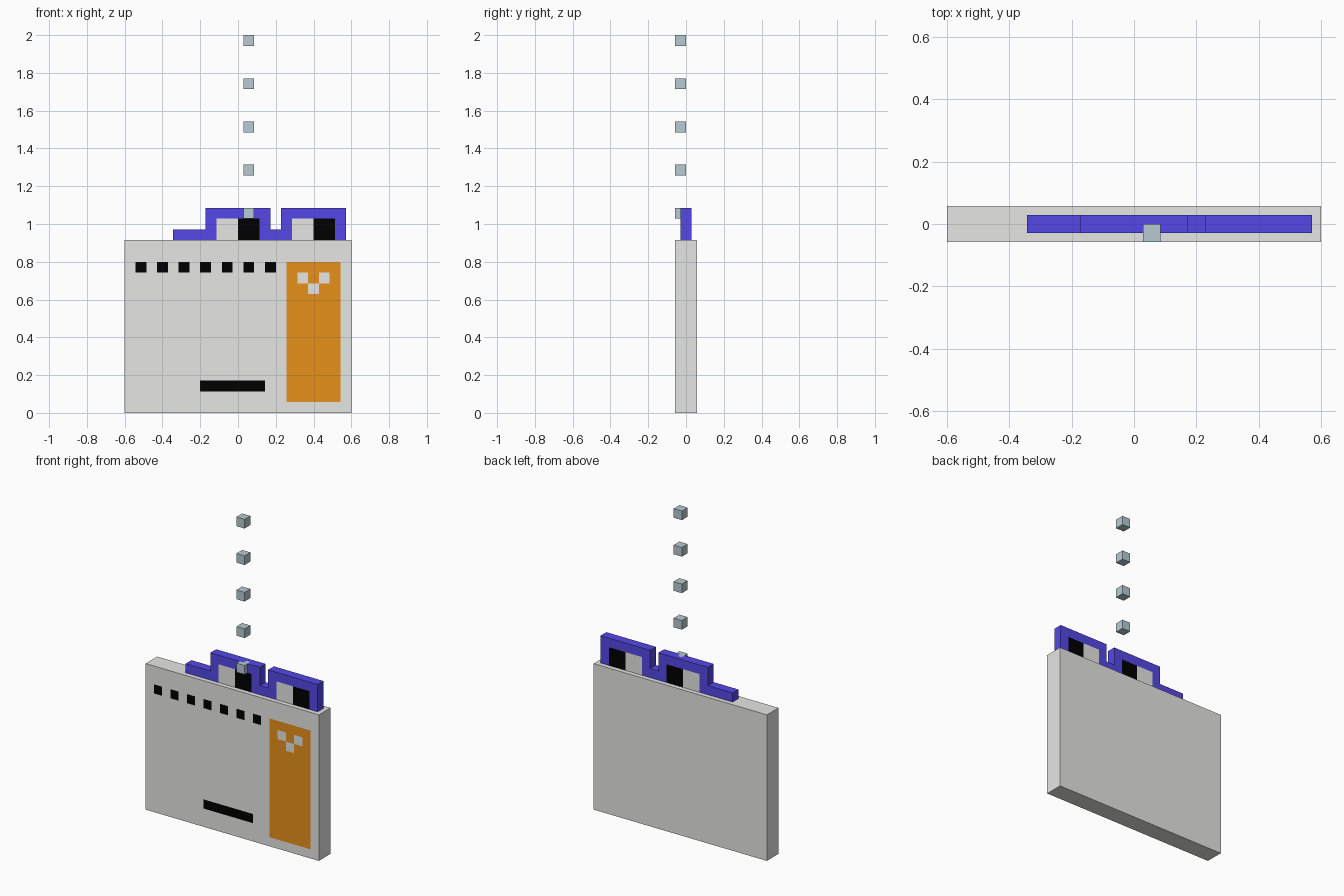
import bpy, bmesh
from mathutils import Matrix, Vector

if "Cube" in bpy.data.objects:
    bpy.data.objects.remove(bpy.data.objects["Cube"])

U = 2 / 35  # one pixel of the design


def material(name, rgb):
    def lin(c):
        c /= 255
        return c / 12.92 if c <= 0.04045 else ((c + 0.055) / 1.055) ** 2.4
    m = bpy.data.materials.new(name)
    m.diffuse_color = (*[lin(c) for c in rgb], 1)
    m.use_nodes = True
    m.node_tree.nodes["Principled BSDF"].inputs["Base Color"].default_value = m.diffuse_color
    return m


GREY = material("light grey", (230, 230, 228))
BLACK = material("black", (0, 0, 0))
ORANGE = material("orange", (231, 145, 26))
BLUE = material("violet blue", (86, 72, 232))
STEAM = material("steam grey", (184, 203, 210))


def finish(name, bm, mats):
    bmesh.ops.recalc_face_normals(bm, faces=bm.faces[:])
    mesh = bpy.data.meshes.new(name)
    bm.to_mesh(mesh)
    bm.free()
    for m in mats:
        mesh.materials.append(m)
    obj = bpy.data.objects.new(name, mesh)
    bpy.context.collection.objects.link(obj)
    return obj


def within(x, z, r):
    return r[0] < x < r[1] and r[2] < z < r[3]


def painted_slab(name, solid, paint, mats, half, both_sides):
    """Upright slab: union of solid rects (x0, x1, z0, z1), with painted rects
    (rect, material index) cut into its front, and into its back if asked."""
    rects = solid + [r for r, _ in paint]
    xs = sorted({v for r in rects for v in r[:2]})
    zs = sorted({v for r in rects for v in r[2:]})

    def colour(x, z):
        hit = 0
        for r, i in paint:
            if within(x, z, r):
                hit = i
        return hit

    bm = bmesh.new()
    for x0, x1 in zip(xs, xs[1:]):
        for z0, z1 in zip(zs, zs[1:]):
            cx, cz = (x0 + x1) / 2, (z0 + z1) / 2
            if any(within(cx, cz, r) for r in solid):
                bm.faces.new([bm.verts.new((x * U, -half * U, z * U)) for x, z in
                              ((x0, z0), (x1, z0), (x1, z1), (x0, z1))])
    bmesh.ops.remove_doubles(bm, verts=bm.verts[:], dist=1e-4)
    out = bmesh.ops.extrude_face_region(bm, geom=bm.faces[:], use_keep_orig=True)
    for v in out["geom"]:
        if isinstance(v, bmesh.types.BMVert):
            v.co.y = half * U
    bm.normal_update()
    for f in bm.faces:
        c = f.calc_center_median()
        front_or_back = abs(f.normal.y) > 0.9
        shown = front_or_back and (both_sides or c.y < 0)
        f.material_index = colour(c.x / U, c.z / U) if shown else 0
    return finish(name, bm, mats)


# Body: row of vents, slot, orange panel with three pale squares
vents = [((-9.5 + 2 * i, -8.5 + 2 * i, 13, 14), 1) for i in range(7)]
slot = [((-3.5, 2.5, 2, 3), 1)]
panel = [((4.5, 9.5, 1, 14), 2)]
squares = [((x, x + 1, z, z + 1), 0) for x, z in ((5.5, 12), (7.5, 12), (6.5, 11))]
painted_slab("body", [(-10.5, 10.5, 0, 16)], vents + slot + panel + squares,
             [GREY, BLACK, ORANGE], 1, False)

# Glasses: two frames joined by a low bar, each lens half pale and half black
frames = [(-6, 10, 16, 17), (-3, 3, 16, 19), (4, 10, 16, 19)]
lenses = []
for x in (-2, 5):
    lenses += [((x, x + 2, 16, 18), 1), ((x + 2, x + 4, 16, 18), 2)]
painted_slab("glasses", frames, lenses, [BLUE, GREY, BLACK], 0.5, True)

# Column of floating cubes
for i in range(5):
    bm = bmesh.new()
    bmesh.ops.create_cube(bm, size=U, matrix=Matrix.Translation(
        Vector((1, -0.5, 18.5 + 4 * i)) * U))
    finish(f"steam_cube_{i + 1}", bm, [STEAM])
